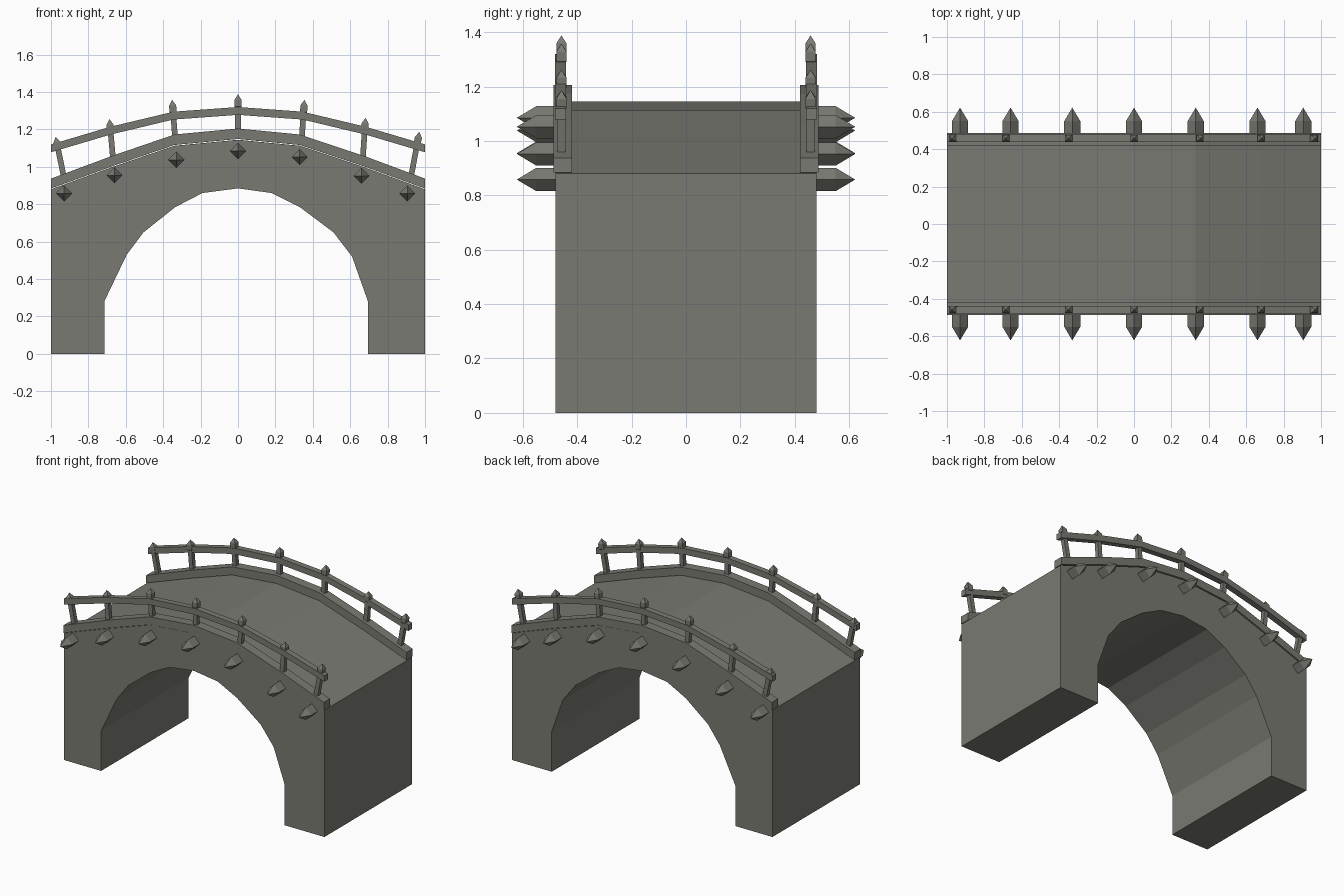
import bpy, bmesh
from mathutils import Vector

if "Cube" in bpy.data.objects:
    bpy.data.objects.remove(bpy.data.objects["Cube"])

stone = bpy.data.materials.new("grey stone")
stone.diffuse_color = (0.195, 0.195, 0.172, 1)
stone.use_nodes = True
stone.node_tree.nodes["Principled BSDF"].inputs["Base Color"].default_value = stone.diffuse_color


def finish(name, bm):
    bmesh.ops.recalc_face_normals(bm, faces=bm.faces)
    me = bpy.data.meshes.new(name)
    bm.to_mesh(me)
    bm.free()
    me.materials.append(stone)
    ob = bpy.data.objects.new(name, me)
    bpy.context.collection.objects.link(ob)


def strip(name, top, bottom, y0, y1):
    """Solid between two x-z polylines with matching point counts, from y0 to y1."""
    bm = bmesh.new()
    rows = [[bm.verts.new((x, y, z)) for x, z in line]
            for line, y in ((top, y0), (top, y1), (bottom, y1), (bottom, y0))]
    for a, b in zip(rows, rows[1:] + rows[:1]):
        for i in range(len(top) - 1):
            bm.faces.new((a[i], a[i + 1], b[i + 1], b[i]))
    for i in (0, -1):
        bm.faces.new([r[i] for r in rows])
    finish(name, bm)


def stake(name, base, axis, u, v, sections, tip):
    """Four-sided pointed bar: sections are (distance, half size) along the axis."""
    bm = bmesh.new()
    rings = [[bm.verts.new(base + axis * d + (u * a + v * b) * h)
              for a, b in ((1, 1), (-1, 1), (-1, -1), (1, -1))] for d, h in sections]
    bm.faces.new(rings[0])
    for r, s in zip(rings, rings[1:]):
        for i in range(4):
            bm.faces.new((r[i], r[i - 1], s[i - 1], s[i]))
    end = bm.verts.new(base + axis * tip)
    for i in range(4):
        bm.faces.new((rings[-1][i], rings[-1][i - 1], end))
    finish(name, bm)


# Arched body with the passage underneath
deck = [(-1, .88), (-.67, 1.0), (-.34, 1.113), (0, 1.145), (.33, 1.113), (.67, 1.0), (1, .88)]
arch = [(-.715, 0), (-.715, .28), (-.595, .53), (-.505, .65), (-.335, .785), (-.19, .86),
        (0, .885), (.18, .86), (.33, .785), (.51, .65), (.61, .52), (.695, .28), (.695, 0)]
bm = bmesh.new()
outline = [(-1, 0)] + deck + [(1, 0)] + arch[::-1]
face = bm.faces.new([bm.verts.new((x, -.48, z)) for x, z in outline])
ext = bmesh.ops.extrude_face_region(bm, geom=[face], use_keep_orig=True)
bmesh.ops.translate(bm, vec=(0, .96, 0),
                    verts=[g for g in ext["geom"] if isinstance(g, bmesh.types.BMVert)])
finish("bridge_body", bm)

curb_top = [(-1, .937), (-.67, 1.06), (-.34, 1.173), (0, 1.205), (.33, 1.173), (.67, 1.06), (1, .937)]
curb_low = [(x, z + .004) for x, z in deck]
rail_top = [(-1, 1.12), (-.68, 1.215), (-.345, 1.295), (0, 1.32), (.345, 1.295), (.68, 1.215), (1, 1.12)]
rail_low = [(x, z - .042) for x, z in rail_top]
posts = [((-.93, .94), (-.975, 1.16)), ((-.668, 1.04), (-.687, 1.255)),
         ((-.336, 1.15), (-.352, 1.358)), ((0, 1.18), (0, 1.388)), ((.341, 1.15), (.355, 1.358)),
         ((.667, 1.04), (.682, 1.262)), ((.92, .92), (.97, 1.187))]
spikes = [(-.93, .858), (-.66, .955), (-.33, 1.038), (0, 1.085), (.33, 1.052), (.66, .952), (.905, .858)]

for side, s in (("front", -1), ("back", 1)):
    # Curb and handrail following the curve
    strip(f"{side}_curb", curb_top, curb_low, s * .42, s * .487)
    strip(f"{side}_handrail", rail_top, rail_low, s * .441, s * .482)
    # Leaning railing posts with pointed caps
    for i, (b, t) in enumerate(posts):
        base, tip = Vector((b[0], s * .458, b[1])), Vector((t[0], s * .458, t[1]))
        axis = (tip - base).normalized()
        n = (tip - base).length
        v = Vector((0, 1, 0))
        stake(f"{side}_post_{i}", base, axis, axis.cross(v), v,
              [(0, .015), (n - .07, .015), (n - .065, .019), (n - .03, .019)], n)
    # Diamond-shaped beam ends below the curb
    u, v = Vector((1, 0, 1)), Vector((1, 0, -1))
    for i, (x, z) in enumerate(spikes):
        stake(f"{side}_beam_end_{i}", Vector((x, s * .45, z)), Vector((0, s, 0)), u, v,
              [(0, .0215), (.1, .0215)], .172)
